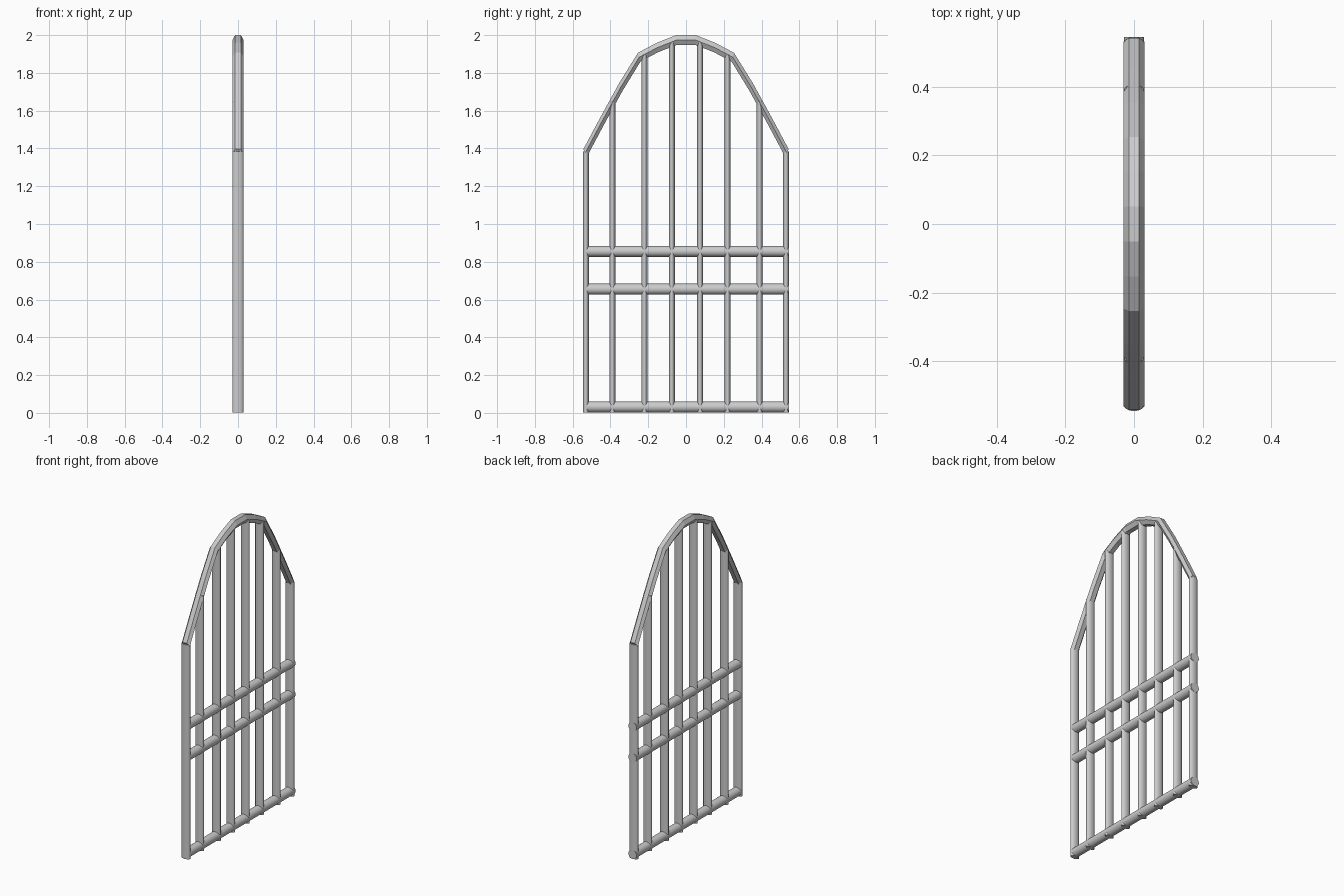
import bpy, bmesh, math
from mathutils import Vector

if "Cube" in bpy.data.objects:
    bpy.data.objects.remove(bpy.data.objects["Cube"])

R = 0.029      # bar radius
SQ = 0.55      # bars are flattened along y


def smooth(o):
    bpy.ops.object.select_all(action='DESELECT')
    o.select_set(True)
    bpy.context.view_layer.objects.active = o
    bpy.ops.object.shade_smooth_by_angle(angle=math.radians(35))


def vertical_bar(name, y, z0, z1):
    bpy.ops.mesh.primitive_cylinder_add(vertices=24, radius=R, depth=z1 - z0,
                                        location=(0, y, (z0 + z1) / 2))
    o = bpy.context.object
    o.name = name
    o.scale.y = SQ
    bpy.ops.object.transform_apply(location=False, rotation=False, scale=True)
    smooth(o)


def rail(name, z, y0=-0.53, y1=0.546):
    bpy.ops.mesh.primitive_cylinder_add(vertices=24, radius=R, depth=y1 - y0,
                                        location=(0, (y0 + y1) / 2, z),
                                        rotation=(math.pi / 2, 0, 0))
    o = bpy.context.object
    o.name = name
    smooth(o)


# upright bars, running up into the arch
for i, (y, top) in enumerate([(0.53, 1.385), (0.39, 1.65), (0.22, 1.9), (0.075, 1.965)]):
    vertical_bar(f"upright_bar_right_{i}", y, 0.003, top)
    vertical_bar(f"upright_bar_left_{i}", -y, 0.003, top)

# cross rails
rail("bottom_rail", 0.031)
rail("lower_middle_rail", 0.655)
rail("upper_middle_rail", 0.855)

# arch: hexagonal section swept along a faceted path, flattened along y
half = [(0.05, 1.974), (0.15, 1.935), (0.247, 1.884), (0.345, 1.725), (0.445, 1.543), (0.533, 1.378)]
path = [Vector((-y / SQ, z)) for y, z in reversed(half)] + [Vector((y / SQ, z)) for y, z in half]
bm = bmesh.new()
rings = []
for i, p in enumerate(path):
    a = (p - path[i - 1]).normalized() if i else Vector((0, 0))
    b = (path[i + 1] - p).normalized() if i < len(path) - 1 else Vector((0, 0))
    t = (a + b).normalized()
    n = Vector((-t.y, t.x))
    ring = []
    for k in range(6):
        ang = k * math.pi / 3
        q = p + n * (0.03 * math.sin(ang))
        ring.append(bm.verts.new((0.03 * math.cos(ang), q.x * SQ, q.y)))
    rings.append(ring)
for r0, r1 in zip(rings, rings[1:]):
    for k in range(6):
        bm.faces.new((r0[k], r0[(k + 1) % 6], r1[(k + 1) % 6], r1[k]))
bm.faces.new(rings[0])
bm.faces.new(rings[-1])
bmesh.ops.recalc_face_normals(bm, faces=bm.faces)
me = bpy.data.meshes.new("arch")
bm.to_mesh(me)
bm.free()
bpy.context.collection.objects.link(bpy.data.objects.new("arch", me))
